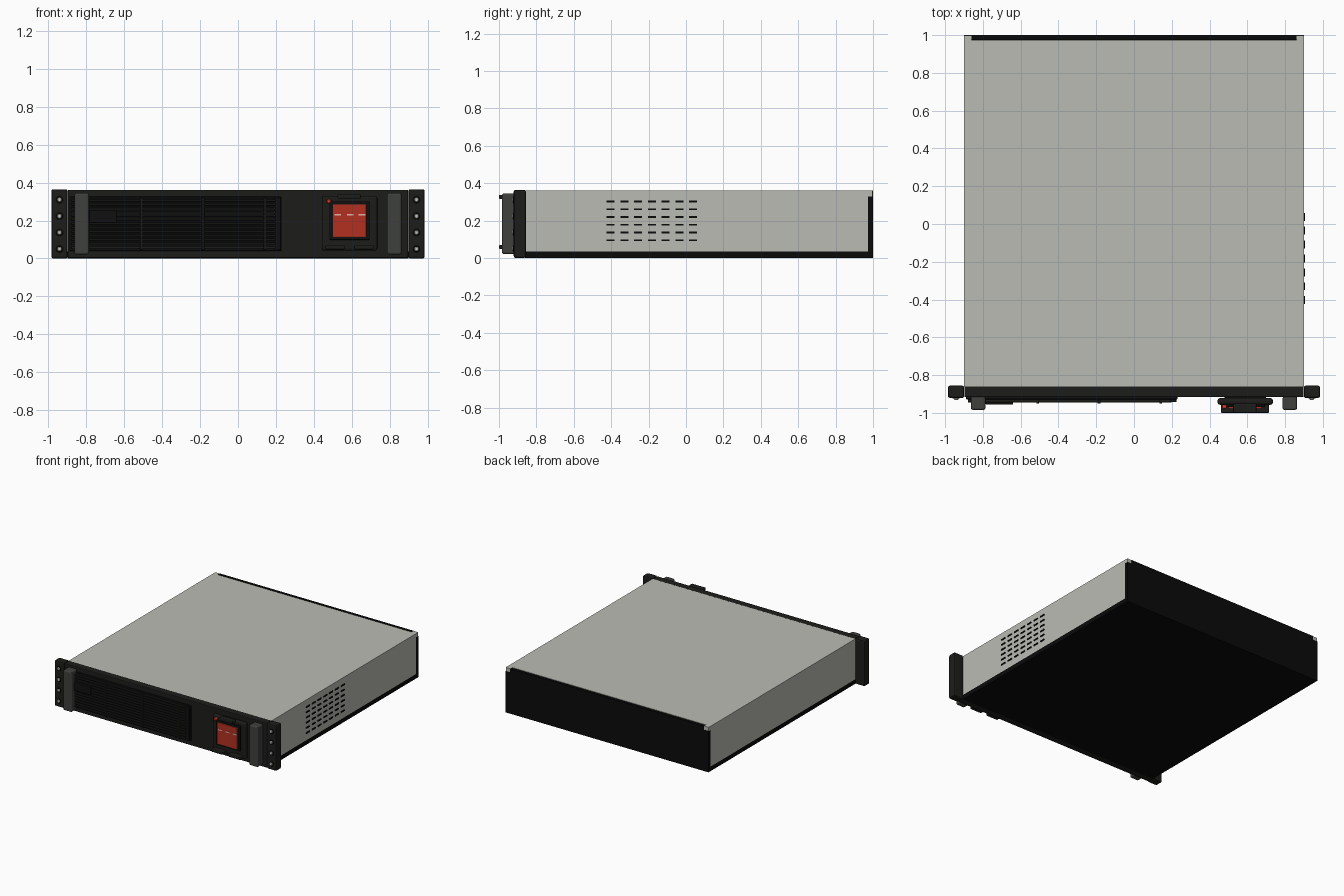
import bpy, bmesh, math
from mathutils import Matrix

if "Cube" in bpy.data.objects:
    bpy.data.objects.remove(bpy.data.objects["Cube"])


def material(name, r, g, b):
    m = bpy.data.materials.new(name)
    m.diffuse_color = (r, g, b, 1)
    m.use_nodes = True
    m.node_tree.nodes["Principled BSDF"].inputs["Base Color"].default_value = m.diffuse_color
    return m


GREY = material("cover_grey", 0.50, 0.50, 0.46)
BLACK = material("chassis_black", 0.003, 0.003, 0.003)
PANEL = material("panel_black", 0.012, 0.012, 0.011)
DARK = material("recess_black", 0.005, 0.005, 0.005)
HANDLE = material("handle_grey", 0.05, 0.05, 0.048)
STEEL = material("screw_steel", 0.6, 0.6, 0.58)
RED = material("screen_red", 0.45, 0.03, 0.015)
LED = material("led_red", 0.9, 0.05, 0.02)
PALE = material("readout_pale", 0.8, 0.45, 0.4)


def finish(name, bm, mat, bevel=0, segments=2):
    bmesh.ops.recalc_face_normals(bm, faces=bm.faces)
    me = bpy.data.meshes.new(name)
    bm.to_mesh(me)
    bm.free()
    me.materials.append(mat)
    ob = bpy.data.objects.new(name, me)
    bpy.context.collection.objects.link(ob)
    if bevel:
        mod = ob.modifiers.new("bevel", 'BEVEL')
        mod.width, mod.segments = bevel, segments
    return ob


def add_box(bm, x, y, z):
    size = Matrix.Diagonal((x[1] - x[0], y[1] - y[0], z[1] - z[0], 1))
    mid = Matrix.Translation((sum(x) / 2, sum(y) / 2, sum(z) / 2))
    bmesh.ops.create_cube(bm, size=1, matrix=mid @ size)


def boxes(name, spans, mat, bevel=0, segments=2):
    bm = bmesh.new()
    for s in spans:
        add_box(bm, *s)
    return finish(name, bm, mat, bevel, segments)


def discs(name, centres, radius, y, mat, bevel=0):
    bm = bmesh.new()
    for x, z in centres:
        m = Matrix.Translation((x, sum(y) / 2, z)) @ Matrix.Rotation(math.pi / 2, 4, 'X')
        bmesh.ops.create_cone(bm, cap_ends=True, segments=20, radius1=radius,
                              radius2=radius, depth=y[1] - y[0], matrix=m)
    return finish(name, bm, mat, bevel, 1)


# Black tray: floor and rear wall, the rear wall rising between the cover corners
boxes("chassis_floor", [((-0.9, 0.9), (-0.86, 1.0), (0, 0.036))], BLACK)
boxes("rear_panel", [((-0.9, 0.9), (0.972, 1.0), (0.036, 0.33)),
                     ((-0.86, 0.86), (0.978, 1.0), (0.33, 0.36))], BLACK)

# Sheet cover: an inverted U section run from front to back
bm = bmesh.new()
u = [(-0.9, 0.036), (-0.9, 0.36), (0.9, 0.36), (0.9, 0.036),
     (0.885, 0.036), (0.885, 0.345), (-0.885, 0.345), (-0.885, 0.036)]
face = bm.faces.new([bm.verts.new((x, -0.86, z)) for x, z in u])
ext = bmesh.ops.extrude_face_region(bm, geom=[face])
bmesh.ops.translate(bm, vec=(0, 1.833, 0),
                    verts=[v for v in ext["geom"] if isinstance(v, bmesh.types.BMVert)])
finish("sheet_cover", bm, GREY)
boxes("cover_rear_corners", [((a, a + 0.04), (0.972, 0.998), (0.33, 0.36))
                             for a in (-0.9, 0.86)], GREY)

# Vent slots on the right side only
boxes("side_vents", [((0.895, 0.906), (y - 0.021, y + 0.021), (z - 0.005, z + 0.005))
                     for y in [-0.403 + 0.0735 * i for i in range(7)]
                     for z in [0.095 + 0.0415 * j for j in range(6)]], BLACK)

# Front panel and rack ears
boxes("front_panel", [((-0.898, 0.898), (-0.917, -0.858), (0.003, 0.362))], PANEL, 0.006)
boxes("rack_ears", [((s * 0.942 - 0.043, s * 0.942 + 0.043), (-0.921, -0.856), (0, 0.365))
                    for s in (-1, 1)], PANEL, 0.01)

# Ear screws
spots = [(s * 0.942, 0.05 + 0.0867 * i) for s in (-1, 1) for i in range(4)]
discs("screw_washers", spots, 0.019, (-0.925, -0.915), DARK, 0.002)
discs("screw_heads", spots, 0.012, (-0.931, -0.915), STEEL, 0.003)

# Carrying handles
boxes("handles", [((s * 0.825 - 0.038, s * 0.825 + 0.038), (-0.984, -0.912), (0.022, 0.345))
                  for s in (-1, 1)], HANDLE, 0.01, 3)

# Air intake: recessed back plate, slats and upright ribs
boxes("intake_plate", [((-0.89, 0.23), (-0.929, -0.914), (0.04, 0.326))], DARK, 0.005)
slats = 13
boxes("intake_slats", [((-0.88, 0.2), (-0.945, -0.925), (z - 0.006, z + 0.006))
                       for z in [0.058 + 0.0208 * i for i in range(slats)]], PANEL, 0.002, 1)
boxes("intake_ribs", [((x - 0.007, x + 0.007), (-0.951, -0.925), (0.045, 0.321))
                      for x in (-0.835, -0.51, -0.185, 0.142)], PANEL, 0.002, 1)
boxes("intake_end_cap", [((0.19, 0.226), (-0.942, -0.925), (0.045, 0.321))], DARK, 0.003)
boxes("badge_plate", [((-0.785, -0.64), (-0.956, -0.925), (0.188, 0.256))], DARK, 0.003)

# Display unit: mount, housing, bezel and screen
boxes("display_mount", [((0.48, 0.70), (-0.93, -0.91), (0.07, 0.31))], DARK)
boxes("display_housing", [((0.443, 0.735), (-0.957, -0.922), (0.042, 0.33))], PANEL, 0.012, 3)
boxes("display_bezel", [((0.482, 0.695), (-0.969, -0.95), (0.098, 0.302))], DARK, 0.005)
boxes("display_screen", [((0.5, 0.677), (-0.977, -0.96), (0.113, 0.285))], RED, 0.003)
boxes("screen_bars", [((x - 0.018, x + 0.018), (-0.98, -0.97), (0.227, 0.236))
                      for x in (0.526, 0.592, 0.655)], PALE)
discs("status_lamp", [(0.479, 0.302)], 0.012, (-0.978, -0.945), LED, 0.004)

# Push buttons above and below the screen
boxes("display_buttons", [((0.525, 0.648), (-1.0, -0.95), (0.316, 0.338)),
                          ((0.46, 0.563), (-1.0, -0.95), (0.048, 0.07)),
                          ((0.613, 0.716), (-1.0, -0.95), (0.048, 0.07))], PANEL, 0.006, 3)
